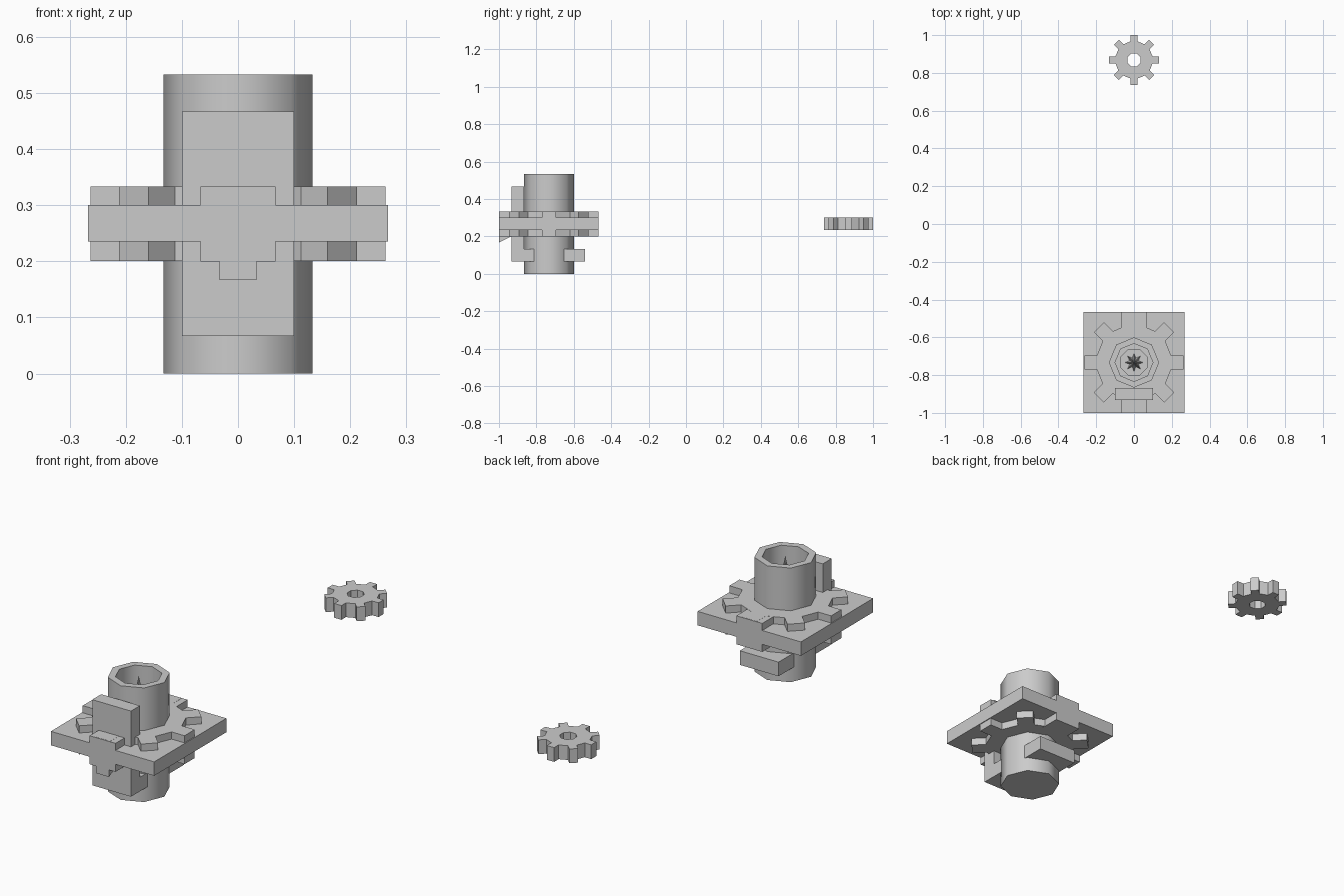
import bpy, bmesh
from math import sin, cos, tan, pi, radians
from mathutils import Vector, Matrix

if "Cube" in bpy.data.objects:
    bpy.data.objects.remove(bpy.data.objects["Cube"])

grey = bpy.data.materials.new("plain_grey")
grey.use_nodes = True
grey.diffuse_color = (0.6, 0.6, 0.6, 1)
grey.node_tree.nodes["Principled BSDF"].inputs["Base Color"].default_value = (0.6, 0.6, 0.6, 1)

HUB_Y = -0.733
MID_Z = 0.267


def finish(name, bm, location=(0, 0, 0), smooth=False):
    bmesh.ops.recalc_face_normals(bm, faces=bm.faces)
    mesh = bpy.data.meshes.new(name)
    bm.to_mesh(mesh)
    bm.free()
    mesh.materials.append(grey)
    obj = bpy.data.objects.new(name, mesh)
    obj.location = location
    bpy.context.collection.objects.link(obj)
    if smooth:
        bpy.ops.object.select_all(action='DESELECT')
        obj.select_set(True)
        bpy.context.view_layer.objects.active = obj
        bpy.ops.object.shade_smooth_by_angle(angle=radians(50))
    return obj


def box(name, low, high):
    low, high = Vector(low), Vector(high)
    bm = bmesh.new()
    bmesh.ops.create_cube(bm, size=1, matrix=Matrix.Translation((low + high) / 2)
                          @ Matrix.Diagonal((*(high - low), 1)))
    return finish(name, bm)


def prism(name, outline, x):
    # Extrude a (y, z) outline from -x to x
    bm = bmesh.new()
    face = bm.faces.new([bm.verts.new((-x, y, z)) for y, z in outline])
    new = bmesh.ops.extrude_face_region(bm, geom=[face])["geom"]
    bmesh.ops.translate(bm, vec=(2 * x, 0, 0),
                        verts=[v for v in new if isinstance(v, bmesh.types.BMVert)])
    return finish(name, bm)


def gear(name, centre, scale):
    # Octagonal disc with eight square teeth and an octagonal hole
    body, tip, half, hole, thick = 0.212, 0.263, 0.0375, 0.075, 0.133
    bm = bmesh.new()
    base = body - half * tan(pi / 8)
    rim, teeth = [], []
    for k in range(8):
        turn = Matrix.Rotation(k * pi / 4, 3, 'Z')
        angle = (k + 0.5) * pi / 4
        rim.append(bm.verts.new((hole * cos(angle), hole * sin(angle), 0)))
        teeth.append([bm.verts.new(turn @ Vector((r, t, 0))) for r, t in
                      ((base, -half), (tip, -half), (tip, half), (base, half))])
    for k in range(8):
        bm.faces.new([rim[k - 1], *teeth[k], rim[k]])
        bm.faces.new([rim[k], teeth[k][3], teeth[(k + 1) % 8][0]])
    new = bmesh.ops.extrude_face_region(bm, geom=bm.faces[:])["geom"]
    bmesh.ops.translate(bm, vec=(0, 0, thick),
                        verts=[v for v in new if isinstance(v, bmesh.types.BMVert)])
    bmesh.ops.translate(bm, vec=(0, 0, -thick / 2), verts=bm.verts)
    bmesh.ops.scale(bm, vec=(scale,) * 3, verts=bm.verts)
    return finish(name, bm, centre)


# Two matching gears, the loose one at half size
gear("large_gear", (0, HUB_Y, MID_Z), 1)
gear("small_gear", (0, 0.8685, MID_Z), 0.5)

# Square base plate through the middle of the large gear
box("square_plate", (-0.267, -1, 0.235), (0.267, -0.467, 0.3))

# Octagonal hub, closed below and open above
bm = bmesh.new()
profile = [(0, 0), (0.133, 0), (0.133, 0.533), (0.1, 0.533), (0.1, 0.3), (0, 0.3)]
points = [bm.verts.new((r, 0, z)) for r, z in profile]
edges = [bm.edges.new(pair) for pair in zip(points, points[1:])]
bmesh.ops.spin(bm, geom=points + edges, cent=(0, 0, 0), axis=(0, 0, 1),
               angle=2 * pi, steps=8, use_duplicate=False)
bmesh.ops.remove_doubles(bm, verts=bm.verts, dist=0.0005)
finish("hub", bm, (0, HUB_Y, 0), smooth=True)

# Star-shaped spike inside the hub
bm = bmesh.new()
peak = bm.verts.new((0, 0, 0.53))
star = []
for k in range(16):
    r = 0.026 if k % 2 else 0.05
    star.append(bm.verts.new((r * cos(k * pi / 8), r * sin(k * pi / 8), 0.29)))
for k in range(16):
    bm.faces.new((star[k], star[(k + 1) % 16], peak))
bm.faces.new(star)
finish("star_spike", bm, (0, HUB_Y, 0))

# Upright panel at the front and a bar through the hub near the floor
box("front_panel", (-0.1, -0.933, 0.067), (0.1, -0.867, 0.467))
box("lower_bar", (-0.1, -0.927, 0.067), (0.1, -0.54, 0.133))

# Wide blocks over the front and back teeth
for name, y in (("front_block", -1), ("back_block", -0.567)):
    box(name, (-0.067, y, 0.2), (0.067, y + 0.1, 0.333))

# Small wedge under the front block
prism("front_wedge", [(-1, 0.167), (-1, 0.2), (-0.935, 0.2)], 0.033)
